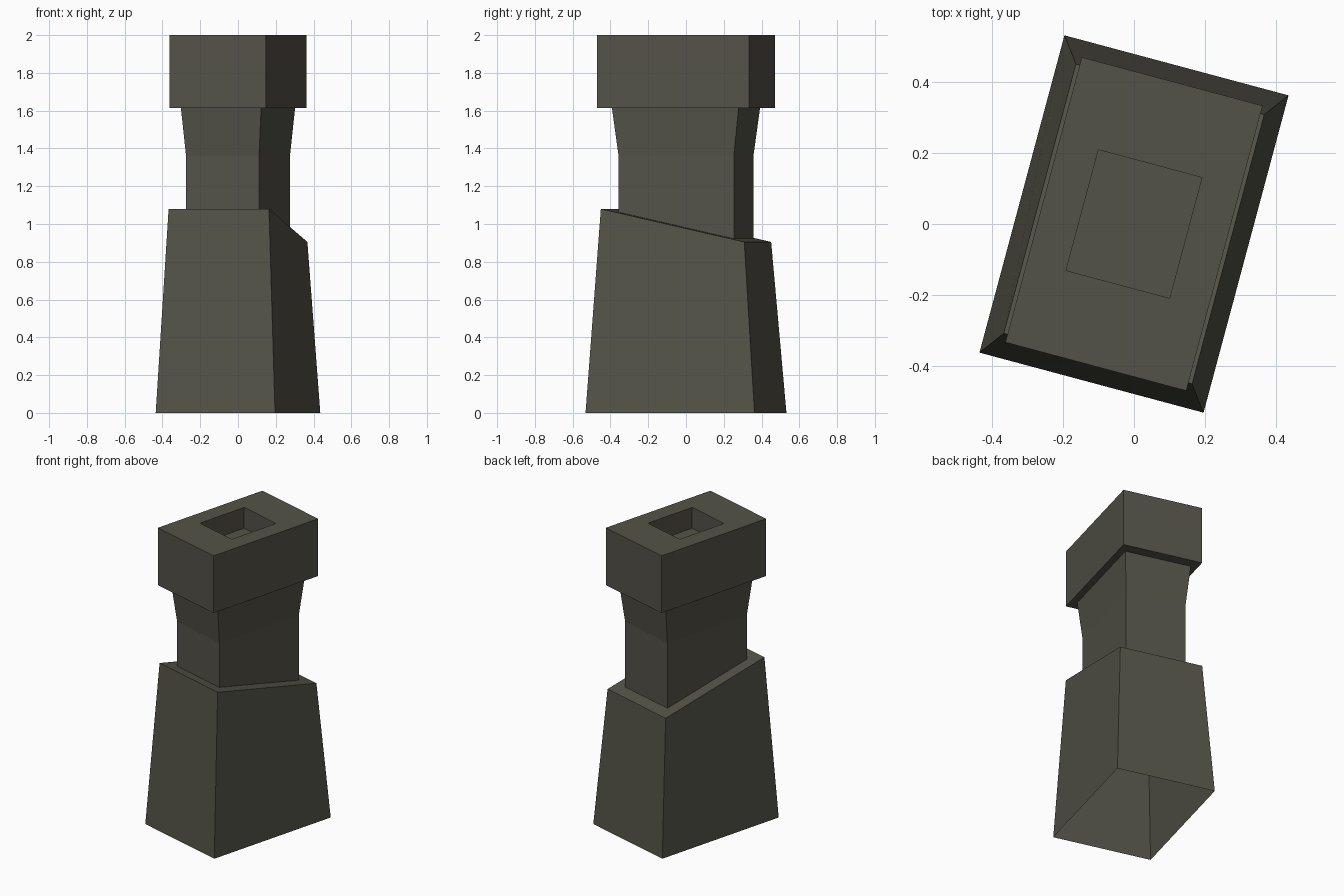
import bpy, bmesh, math
from mathutils import Matrix

if "Cube" in bpy.data.objects:
    bpy.data.objects.remove(bpy.data.objects["Cube"])

stone = bpy.data.materials.new("dark_olive_stone")
stone.diffuse_color = (0.088, 0.086, 0.065, 1.0)
stone.use_nodes = True
stone.node_tree.nodes["Principled BSDF"].inputs["Base Color"].default_value = stone.diffuse_color

TURN = Matrix.Rotation(math.radians(-15), 4, 'Z')


def slope(y):
    """Height of the slanted ledge on top of the base."""
    return 0.9925 - y * 0.175 / 0.786


def loft(name, rings, close_top=False):
    """Shell through rectangular rings (half width, half depth, z front, z back)."""
    bm = bmesh.new()
    loops = []
    for hx, hy, zf, zb in rings:
        corners = [(-hx, -hy, zf), (hx, -hy, zf), (hx, hy, zb), (-hx, hy, zb)]
        loops.append([bm.verts.new(c) for c in corners])
    for a, b in zip(loops, loops[1:]):
        for i in range(4):
            j = (i + 1) % 4
            bm.faces.new((a[i], a[j], b[j], b[i]))
    if close_top:
        bm.faces.new(loops[-1])
    bm.transform(TURN)
    me = bpy.data.meshes.new(name)
    bm.to_mesh(me)
    bm.free()
    me.materials.append(stone)
    ob = bpy.data.objects.new(name, me)
    bpy.context.collection.objects.link(ob)
    return ob


NX, NY = 0.20, 0.316      # neck half size
FX, FY = 0.22, 0.347      # flared neck top half size

# Tapered base, open underneath, with slanted ledge around the neck
loft("base", [
    (0.327, 0.463, 0, 0),
    (0.275, 0.393, slope(-0.393), slope(0.393)),
    (NX, NY, slope(-NY), slope(NY)),
])

# Neck, straight then flaring outwards
loft("neck", [
    (NX, NY, slope(-NY), slope(NY)),
    (NX, NY, 1.36, 1.36),
    (FX, FY, 1.615, 1.615),
])

# Block cap with a square socket sunk into its top
loft("cap", [
    (FX, FY, 1.615, 1.615),
    (0.264, 0.416, 1.615, 1.615),
    (0.264, 0.416, 2.0, 2.0),
    (0.151, 0.176, 2.0, 2.0),
    (0.151, 0.176, 1.86, 1.86),
], close_top=True)
